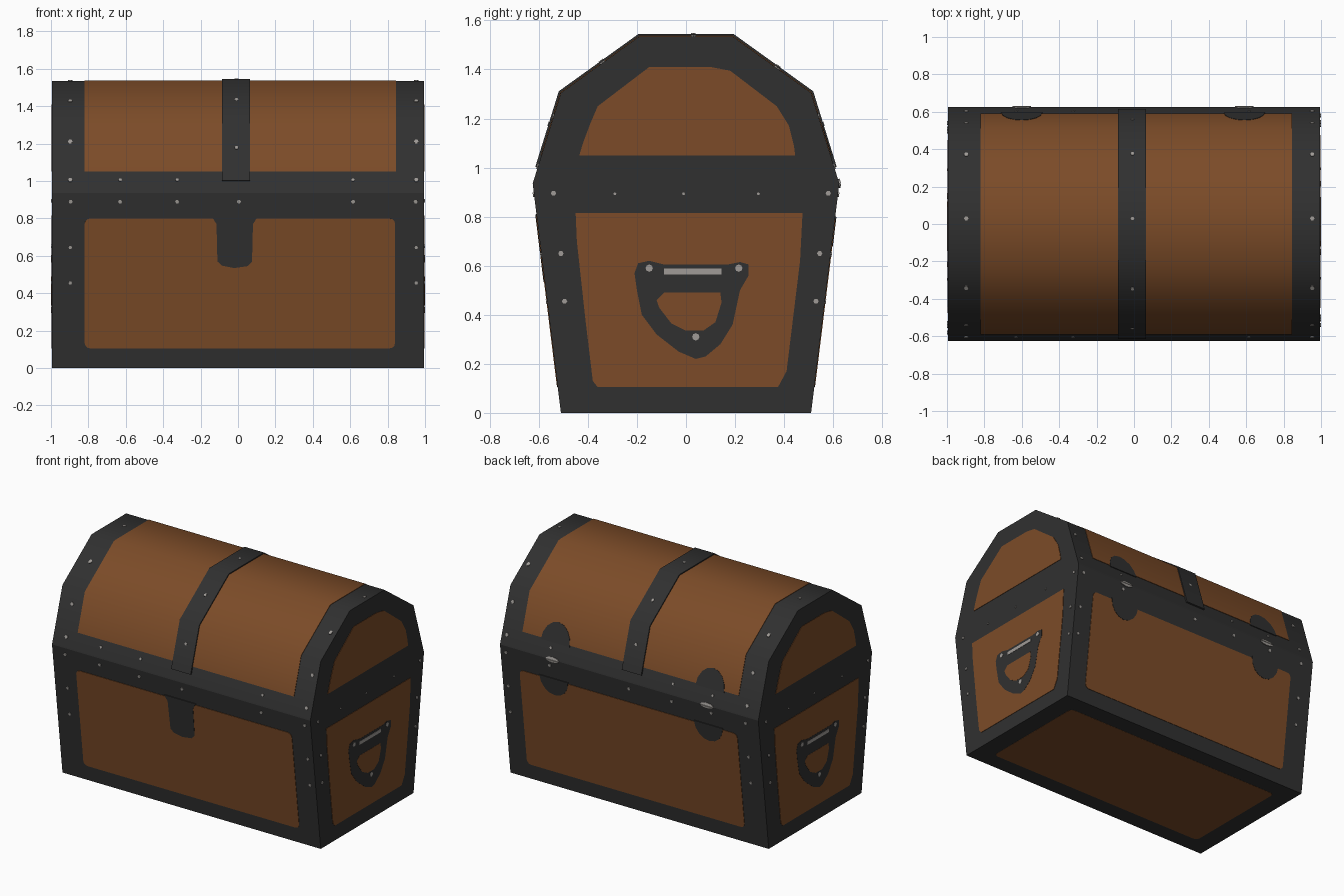
import bpy, bmesh, math
from mathutils import Vector

if "Cube" in bpy.data.objects:
    bpy.data.objects.remove(bpy.data.objects["Cube"])


def material(name, rgb):
    m = bpy.data.materials.new(name)
    m.diffuse_color = (*rgb, 1)
    m.use_nodes = True
    m.node_tree.nodes["Principled BSDF"].inputs["Base Color"].default_value = m.diffuse_color
    return m


WOOD = material("brown wood", (0.2, 0.071, 0.021))
IRON = material("dark iron", (0.03, 0.03, 0.03))
STEEL = material("grey steel", (0.35, 0.33, 0.31))

L = 0.994                                    # half length of the chest
H_WOOD, H_IRON, H_STEEL = 0.003, 0.005, 0.007  # plate heights over the shell
# cross-section (y, z) from front foot over the lid to the back foot
P = [(-.51, 0), (-.625, .935), (-.51, 1.305), (-.19, 1.535),
     (.19, 1.535), (.51, 1.305), (.625, .935), (.51, 0)]


def finish(name, bm, mat, angle=45):
    bmesh.ops.recalc_face_normals(bm, faces=bm.faces)
    for f in bm.faces:
        f.smooth = True
    for e in bm.edges:
        e.smooth = e.calc_face_angle(3) < math.radians(angle)
    me = bpy.data.meshes.new(name)
    bm.to_mesh(me)
    bm.free()
    me.materials.append(mat)
    ob = bpy.data.objects.new(name, me)
    bpy.context.collection.objects.link(ob)


def solid(bm, bottom, top):
    """Closed slab between two matching loops of points."""
    a = [bm.verts.new(p) for p in bottom]
    b = [bm.verts.new(p) for p in top]
    bm.faces.new(a[::-1])
    bm.faces.new(b)
    for i in range(len(a)):
        j = (i + 1) % len(a)
        bm.faces.new((a[i], a[j], b[j], b[i]))


def prism(name, prof, x0, x1, mat):
    bm = bmesh.new()
    solid(bm, [(x0, y, z) for y, z in prof], [(x1, y, z) for y, z in prof])
    finish(name, bm, mat)


def wall(seg):
    """Map (x, height or y) onto one facet of the cross-section."""
    a, b = Vector(P[seg]), Vector(P[seg + 1])
    d = (b - a).normalized()
    n = Vector((-d.y, d.x))
    k = 0 if seg in (2, 3, 4) else 1         # upper facets are addressed by y

    def at(u, v, h):
        p = a.lerp(b, (v - a[k]) / (b[k] - a[k])) + n * h
        return (u, p.x, p.y)
    return at


def end(s):
    return lambda u, v, h: (s * (L + h), s * u, v)


def floor(u, v, h):
    return (u, v, max(-h, -.002))


def plates(name, at, shapes, h, mat):
    bm = bmesh.new()
    for pts in shapes:
        solid(bm, [at(u, v, -.002 if at is not floor else -.004) for u, v in pts],
              [at(u, v, h) for u, v in pts])
    finish(name, bm, mat, 30)


def oval(u, v, ru, rv, n=8, a0=0, a1=2 * math.pi):
    full = a1 - a0 > 6
    m = n if full else n - 1
    return [(u + ru * math.cos(a0 + (a1 - a0) * i / m),
             v + rv * math.sin(a0 + (a1 - a0) * i / m)) for i in range(n)]


def rounded(x0, x1, z0, z1, r=.03):
    q = math.pi / 2
    out = []
    for i, (x, z) in enumerate(((x1 - r, z1 - r), (x0 + r, z1 - r),
                                (x0 + r, z0 + r), (x1 - r, z0 + r))):
        out += oval(x, z, r, r, 4, i * q, (i + 1) * q)
    return out


def lid_strip(z0, h):
    """Band profile that follows the lid, from height z0 front to back."""
    y0 = .625 - .115 * (z0 - .935) / .37
    path = [Vector(p) for p in [(-y0, z0)] + P[2:6] + [(y0, z0)]]
    norms = []
    for a, b in zip(path, path[1:]):
        d = (b - a).normalized()
        norms.append(Vector((-d.y, d.x)))

    def off(dist):
        res = []
        for i, p in enumerate(path):
            n0, n1 = norms[max(i - 1, 0)], norms[min(i, 4)]
            m = (n0 + n1).normalized()
            res.append(p + m * (dist / m.dot(n0)))
        return res
    bm_out, bm_in = off(h), off(-.004)
    return bm_out, bm_in


def lid_band(name, x0, x1, z0, h, mat):
    top, low = lid_strip(z0, h)
    bm = bmesh.new()
    rows = []
    for x in (x0, x1):
        rows.append([[bm.verts.new((x, p.x, p.y)) for p in r] for r in (top, low)])
    (t0, l0), (t1, l1) = rows
    for i in range(5):
        for a, b in ((t0, t1), (l0, l1), (t0, l0), (t1, l1)):
            bm.faces.new((a[i], a[i + 1], b[i + 1], b[i]))
    for i in (0, 5):
        bm.faces.new((t0[i], t1[i], l1[i], l0[i]))
    finish(name, bm, mat)


# iron shells
prism("chest_base", [P[0], P[1], P[6], P[7]], -L, L, IRON)
prism("chest_lid", P[1:7], -L, L, IRON)

# lid wood and centre strap
lid_band("lid_wood", -.82, .845, 1.05, H_WOOD, WOOD)
lid_band("lid_strap", -.085, .065, 1.0, .01, IRON)

# base wood panels
FRONT, BACK = wall(0), wall(6)
plates("front_panel", FRONT, [rounded(-.82, .84, .105, .8)], H_WOOD, WOOD)
plates("back_panel", BACK, [rounded(-.82, .855, .105, .79)], H_WOOD, WOOD)
plates("bottom_panel", floor, [rounded(-.86, .86, -.39, .39)], .001, WOOD)

# lock tab on the front
plates("lock_tab", FRONT, [[(-.14, .81), (-.115, .77), (-.11, .57), (-.085, .548), (-.02, .535),
                            (.05, .545), (.075, .57), (.08, .77), (.105, .81)]], H_IRON, IRON)

# hinges on the back
X_H = (-.6, .59)
plates("hinge_upper_leaf", wall(5), [oval(x, 1.04, .11, .13, 9, 0, math.pi) for x in X_H],
       H_IRON, IRON)
plates("hinge_lower_leaf", BACK, [oval(x, .8, .11, .12, 9, math.pi, 2 * math.pi) for x in X_H],
       H_IRON, IRON)
plates("hinge_pin_upper", wall(5), [oval(x, .935, .05, .018, 7, 0, math.pi) for x in X_H],
       H_STEEL, STEEL)
plates("hinge_pin_lower", BACK, [oval(x, .935, .05, .018, 7, math.pi, 2 * math.pi) for x in X_H],
       H_STEEL, STEEL)

# ends: wood panels, handle and rivets (second end is the first turned round)
for s, tag in ((1, "right"), (-1, "left")):
    e = end(s)
    plates(tag + "_end_wood", e, [
        [(-.435, 1.05), (.445, 1.05), (.44, 1.09), (.42, 1.17), (.37, 1.25), (.18, 1.395),
         (.1, 1.41), (-.15, 1.41), (-.36, 1.25), (-.39, 1.18), (-.42, 1.1)],
        [(-.45, .815), (.475, .815), (.465, .62), (.41, .17), (.375, .105), (-.36, .105),
         (-.38, .13), (-.41, .38), (-.445, .7)]], H_WOOD, WOOD)
    plates(tag + "_handle", e, [
        [(-.21, .57), (-.195, .61), (-.15, .62), (-.09, .605), (.17, .605), (.22, .615),
         (.255, .605), (.255, .56), (.22, .5), (.19, .36), (.14, .28), (.08, .23), (.04, .22),
         (-.03, .25), (-.12, .32), (-.18, .4), (-.2, .5)]], H_IRON - .001, IRON)
    plates(tag + "_handle_opening", e, [
        [(-.12, .46), (-.09, .49), (.14, .49), (.145, .45), (.12, .37), (.07, .335),
         (0, .335), (-.06, .365), (-.11, .43)]], H_IRON, WOOD)
    plates(tag + "_handle_bar", e, [
        [(-.09, .565), (.145, .565), (.145, .588), (-.09, .588)]]
        + [oval(y, z, .015, .015) for y, z in ((-.15, .59), (.215, .59), (.04, .31))], .006, STEEL)
    plates(tag + "_end_rivets", e,
           [oval(y, z, .011, .011, 6) for y, z in ((-.54, .895), (.58, .895), (-.51, .65),
                                                   (.545, .65), (-.495, .455), (.53, .455))]
           + [oval(y, .893, .006, .006, 6) for y in (-.29, -.01, .295)], .006, STEEL)

# rivets on front, back and lid
for seg, tag in ((0, "front"), (6, "back")):
    plates(tag + "_rivets", wall(seg),
           [oval(x, .89, .011, .011, 6) for x in (-.895, -.63, -.325, .005, .615, .95)]
           + [oval(x, z, .01, .01, 6) for x in (-.897, .953) for z in (.645, .455)], .005, STEEL)
for seg, rows in ((1, (1.005, 1.21)), (5, (1.005, 1.21)), (2, (-.34,)), (3, (.03,)), (4, (.37,))):
    plates("lid_rivets_%d" % seg, wall(seg),
           [oval(x, v, .012, .012, 6) for x in (-.897, .953) for v in rows]
           + ([oval(x, 1.005, .009, .009, 6) for x in (-.63, -.325, .615)]
              if seg in (1, 5) else []), .005, STEEL)
    plates("strap_rivet_%d" % seg, wall(seg),
           [oval(-.008, 1.175 if seg in (1, 5) else rows[0], .01, .01, 6)], .013, STEEL)
